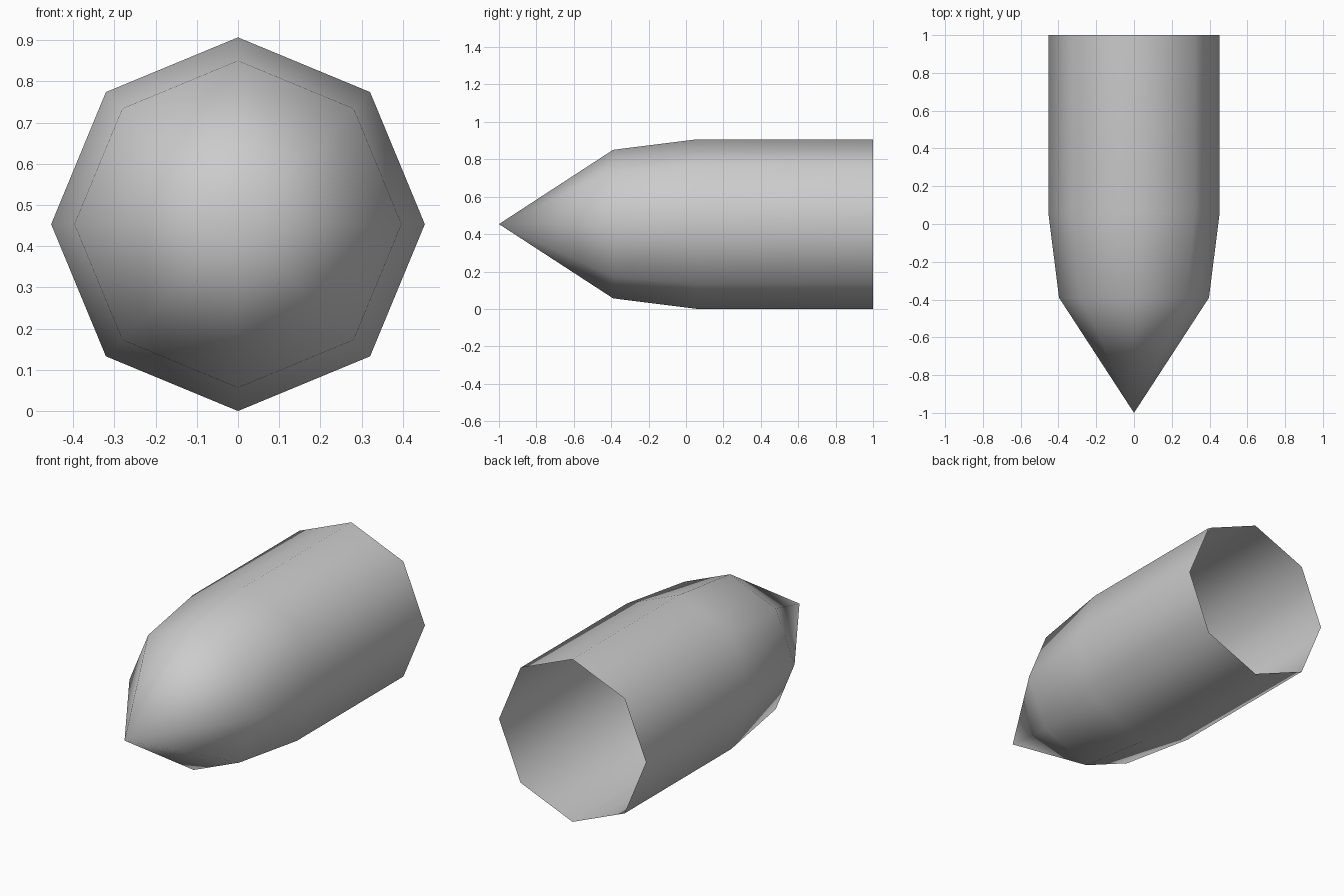
import bpy
import bmesh
from math import sin, cos, pi

cube = bpy.data.objects.get("Cube")
if cube:
    bpy.data.objects.remove(cube, do_unlink=True)

SIDES = 8
AXIS_Z = 0.4535
TIP_Y = -1.0
# (y, radius) from the nose shoulder to the open rear rim
PROFILE = [(-0.39, 0.397), (0.06, 0.4535), (1.0, 0.4535)]

# Single colour
grey = bpy.data.materials.new("light grey")
grey.use_nodes = True
colour = (0.6, 0.6, 0.6, 1)
grey.diffuse_color = colour
grey.node_tree.nodes["Principled BSDF"].inputs["Base Color"].default_value = colour

bm = bmesh.new()


def ring(y, radius):
    angles = [2 * pi * i / SIDES for i in range(SIDES)]
    return [bm.verts.new((radius * cos(a), y, AXIS_Z + radius * sin(a))) for a in angles]


# Pointed nose and tapering body, left open at the rear
rings = [ring(y, r) for y, r in PROFILE]
tip = bm.verts.new((0, TIP_Y, AXIS_Z))
for i in range(SIDES):
    j = (i + 1) % SIDES
    bm.faces.new((tip, rings[0][i], rings[0][j]))
    for front, back in zip(rings, rings[1:]):
        bm.faces.new((front[i], back[i], back[j], front[j]))
for face in bm.faces:
    face.smooth = True
    # Point every face away from the long axis
    face.normal_update()
    centre = face.calc_center_median()
    if face.normal.x * centre.x + face.normal.z * (centre.z - AXIS_Z) < 0:
        face.normal_flip()

mesh = bpy.data.meshes.new("pointed_shell")
bm.to_mesh(mesh)
bm.free()
mesh.materials.append(grey)
shell = bpy.data.objects.new("pointed_shell", mesh)
bpy.context.collection.objects.link(shell)
